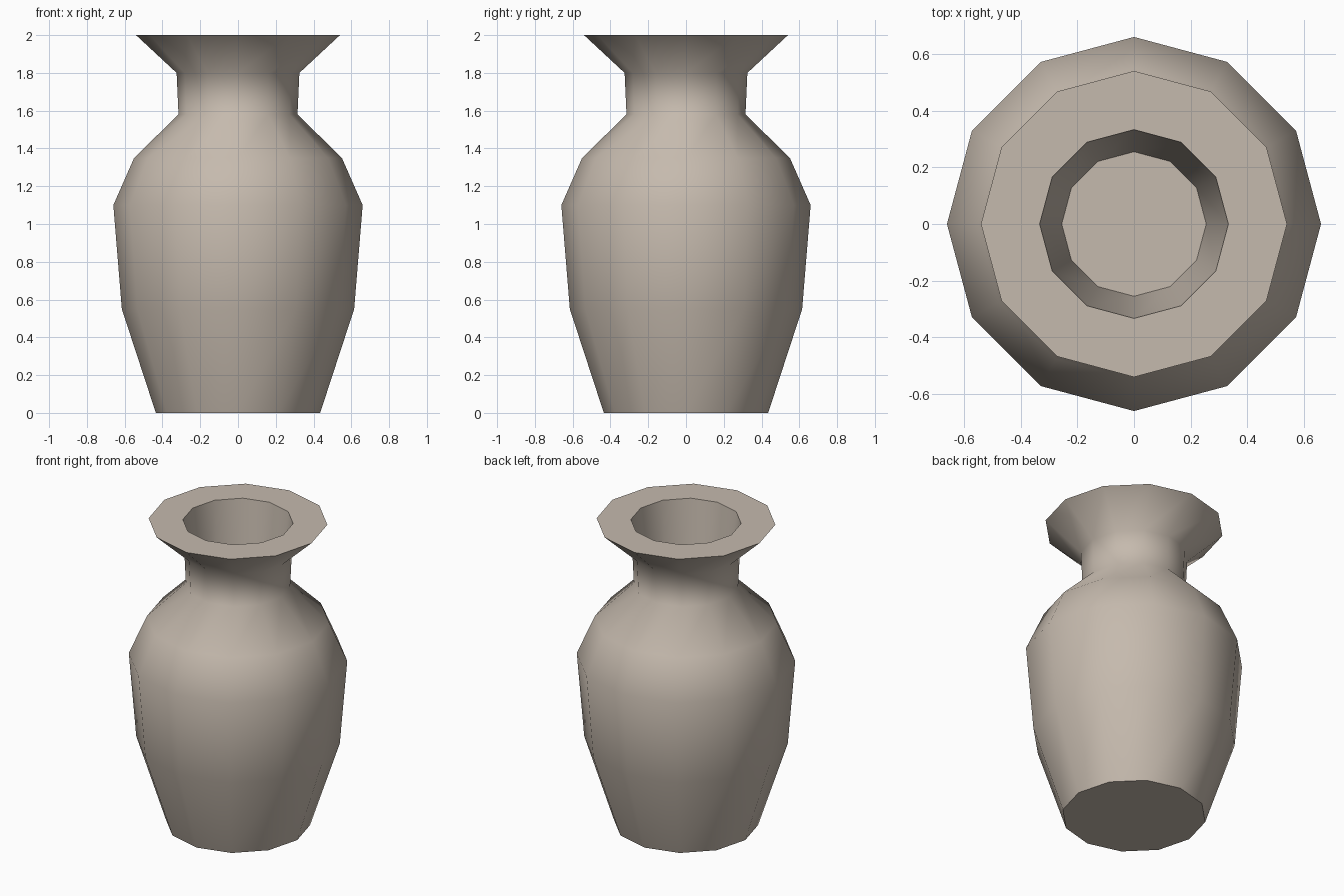
import bpy, bmesh, math

if "Cube" in bpy.data.objects:
    bpy.data.objects.remove(bpy.data.objects["Cube"])

SIDES = 12
# Vase profile (radius, height): outer wall, flared lip, then tapering bore
PROFILE = [(0.435, 0.0), (0.615, 0.55), (0.66, 1.10), (0.55, 1.35),
           (0.315, 1.58), (0.325, 1.80), (0.54, 2.0),
           (0.333, 2.0), (0.255, 1.3)]

clay = bpy.data.materials.new("warm grey clay")
clay.diffuse_color = (0.56, 0.49, 0.42, 1)
clay.use_nodes = True
clay.node_tree.nodes["Principled BSDF"].inputs["Base Color"].default_value = clay.diffuse_color

# Stack rings and bridge them
bm = bmesh.new()
rings = []
for r, z in PROFILE:
    rings.append([bm.verts.new((r * math.cos(2 * math.pi * i / SIDES),
                                r * math.sin(2 * math.pi * i / SIDES), z))
                  for i in range(SIDES)])
for a, b in zip(rings, rings[1:]):
    for i in range(SIDES):
        j = (i + 1) % SIDES
        bm.faces.new((a[i], a[j], b[j], b[i]))

# Base and inner floor
bm.faces.new(rings[0][::-1])
bm.faces.new(rings[-1])
bmesh.ops.recalc_face_normals(bm, faces=bm.faces)

mesh = bpy.data.meshes.new("vase")
bm.to_mesh(mesh)
bm.free()
mesh.materials.append(clay)
vase = bpy.data.objects.new("vase", mesh)
bpy.context.collection.objects.link(vase)

# Smooth body with crisp rim and base
bpy.context.view_layer.objects.active = vase
vase.select_set(True)
bpy.ops.object.shade_smooth_by_angle(angle=math.radians(60))
